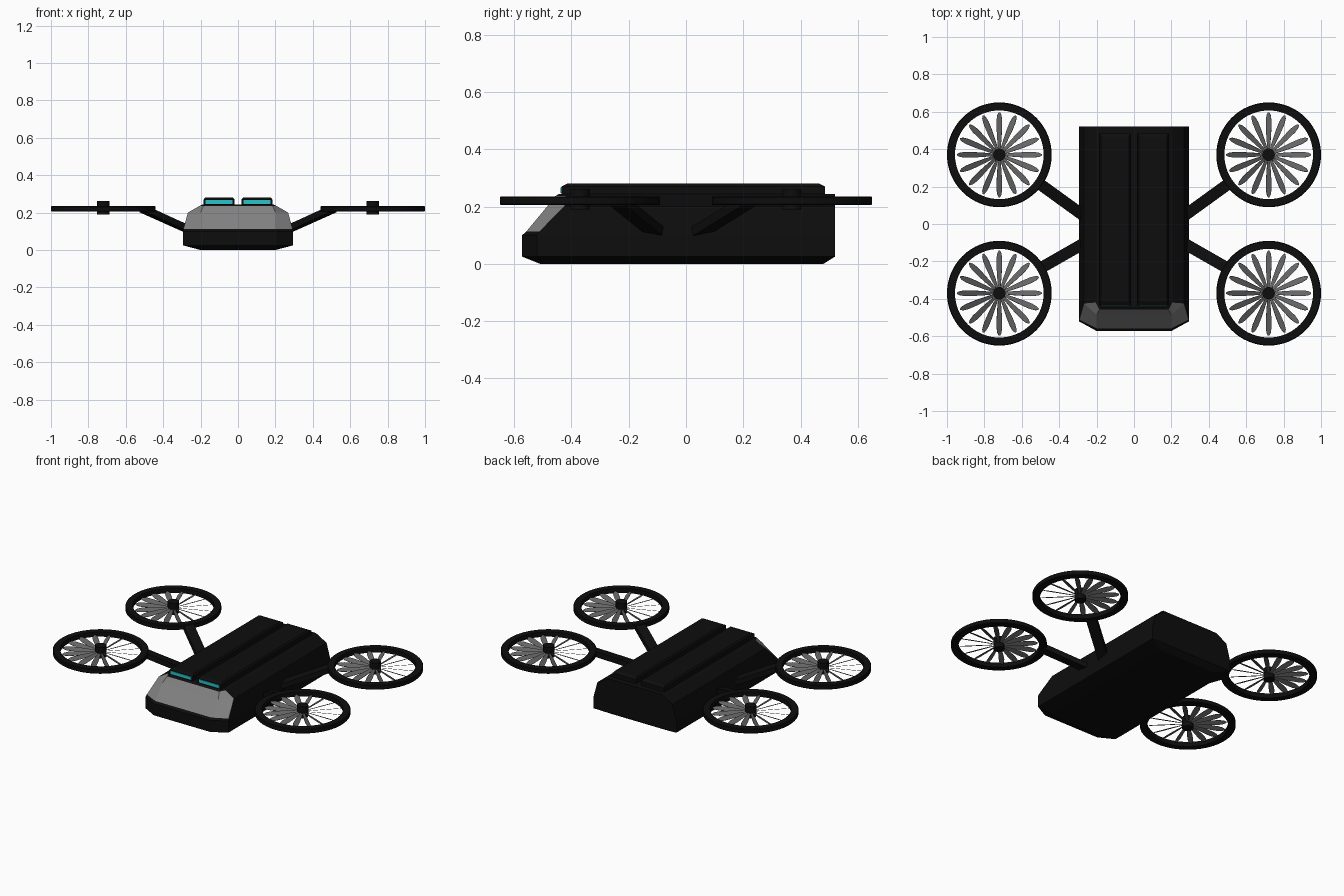
import bpy, bmesh, math
from mathutils import Vector, Matrix

if "Cube" in bpy.data.objects:
    bpy.data.objects.remove(bpy.data.objects["Cube"])


def mat(name, c):
    m = bpy.data.materials.new(name)
    m.diffuse_color = (*c, 1)
    m.use_nodes = True
    m.node_tree.nodes["Principled BSDF"].inputs["Base Color"].default_value = m.diffuse_color
    return m


BLACK = mat("black", (0.004, 0.004, 0.004))
GLASS = mat("glass_grey", (0.22, 0.22, 0.22))
BLADE = mat("blade_grey", (0.13, 0.13, 0.13))
TEAL = mat("teal", (0.02, 0.55, 0.6))


def finish(bm, name, *mats, smooth=False):
    bmesh.ops.recalc_face_normals(bm, faces=bm.faces)
    me = bpy.data.meshes.new(name)
    bm.to_mesh(me)
    bm.free()
    ob = bpy.data.objects.new(name, me)
    bpy.context.collection.objects.link(ob)
    for m in mats:
        me.materials.append(m)
    if smooth:
        bpy.ops.object.select_all(action='DESELECT')
        ob.select_set(True)
        bpy.context.view_layer.objects.active = ob
        bpy.ops.object.shade_smooth_by_angle(angle=math.radians(35))
    return ob


def loft(bm, rings, closed=False):
    # bridge equal-length rings; cap the ends unless the loft is closed
    vs = [[bm.verts.new(p) for p in r] for r in rings]
    n = len(vs[0])
    faces = []
    for k in range(len(vs) if closed else len(vs) - 1):
        a, b = vs[k], vs[(k + 1) % len(vs)]
        faces.append([bm.faces.new((a[i], a[(i + 1) % n], b[(i + 1) % n], b[i])) for i in range(n)])
    if not closed:
        bm.faces.new(vs[0])
        bm.faces.new(vs[-1])
    return faces


# hull: plan outline per height (z, front half width, front y, side x, corner y, back y)
LEVELS = [(0.0, 0.19, -0.51, 0.20, -0.49, 0.48),
          (0.025, 0.20, -0.572, 0.295, -0.52, 0.52),
          (0.10, 0.20, -0.572, 0.295, -0.52, 0.52),
          (0.112, 0.20, -0.558, 0.292, -0.512, 0.52),
          (0.20, 0.20, -0.485, 0.268, -0.425, 0.52),
          (0.236, 0.185, -0.457, 0.205, -0.42, 0.52),
          (0.243, 0.175, -0.445, 0.190, -0.415, 0.52)]
bm = bmesh.new()
bands = loft(bm, [[(-xf, yf, z), (xf, yf, z), (xs, yc, z), (xs, yb, z), (-xs, yb, z), (-xs, yc, z)]
                  for z, xf, yf, xs, yc, yb in LEVELS])
for k in (3, 4):                      # windscreen wraps the front three facets
    for i in (0, 1, 5):
        bands[k][i].material_index = 1
finish(bm, "hull", BLACK, GLASS)

# roof pods with light strips on the front
for s, side in ((1, "right"), (-1, "left")):
    bm = bmesh.new()
    loft(bm, [[(s * x, y, z) for x, y in ((0.018 + i, -0.435 + j), (0.184 - i, -0.435 + j),
                                         (0.184 - i, 0.485 - j), (0.018 + i, 0.485 - j))]
              for z, i, j in ((0.235, 0, 0), (0.27, 0, 0), (0.28, 0.008, 0.02))])
    finish(bm, side + "_roof_pod", BLACK)
    bm = bmesh.new()
    bmesh.ops.create_cube(bm, size=1, matrix=Matrix.Translation((s * 0.101, -0.435, 0.257))
                          @ Matrix.Diagonal((0.145, 0.008, 0.02, 1)))
    finish(bm, side + "_light_strip", TEAL)


def guard(name, c):
    # flat ring with a slightly chamfered rectangular section
    sec = [(0.237, -0.015), (0.276, -0.015), (0.28, -0.011), (0.28, 0.011), (0.276, 0.015), (0.237, 0.015)]
    bm = bmesh.new()
    n = 64
    loft(bm, [[(c.x + r * math.cos(t), c.y + r * math.sin(t), c.z + h) for r, h in sec]
              for t in (2 * math.pi * k / n for k in range(n))], closed=True)
    finish(bm, name, BLACK, smooth=True)


def blades(name, c, count=16, pitch=math.radians(25)):
    half = [(0.02, 0.006), (0.08, 0.012), (0.14, 0.016), (0.185, 0.0165), (0.212, 0.012), (0.227, 0.004)]
    outline = half + [(r, -w) for r, w in reversed(half)]
    bm = bmesh.new()
    for k in range(count):
        M = Matrix.Translation(c) @ Matrix.Rotation(2 * math.pi * k / count, 4, 'Z') @ Matrix.Rotation(-pitch, 4, 'X')
        lo = [M @ Vector((r, w, -0.001)) for r, w in outline]
        hi = [M @ Vector((r, w, 0.001)) for r, w in outline]
        loft(bm, [lo, hi])
    finish(bm, name, BLADE)


def arm(name, a, b, w=0.062, h=0.032):
    d = (b - a).normalized()
    side = d.cross(Vector((0, 0, 1))).normalized() * w / 2
    up = side.cross(d).normalized() * h / 2
    bm = bmesh.new()
    loft(bm, [[p + side + up, p - side + up, p - side - up, p + side - up] for p in (a, b)])
    finish(bm, name, BLACK)


# four rotors: guard ring, hub, blades and arm
for sx, side in ((1, "right"), (-1, "left")):
    for y, root_y, end, pos in ((0.37, 0.045, (0.505, 0.215), "rear"), (-0.37, -0.105, (0.498, -0.235), "front")):
        tag = f"{pos}_{side}"
        c = Vector((sx * 0.72, y, 0.22))
        guard(tag + "_guard", c)
        bm = bmesh.new()
        bmesh.ops.create_cone(bm, cap_ends=True, segments=32, radius1=0.033, radius2=0.033, depth=0.072,
                              matrix=Matrix.Translation(c + Vector((0, 0, 0.005))))
        finish(bm, tag + "_hub", BLACK, smooth=True)
        blades(tag + "_blades", c)
        arm(tag + "_arm", Vector((sx * 0.27, root_y, 0.112)), Vector((sx * end[0], end[1], 0.217)))
